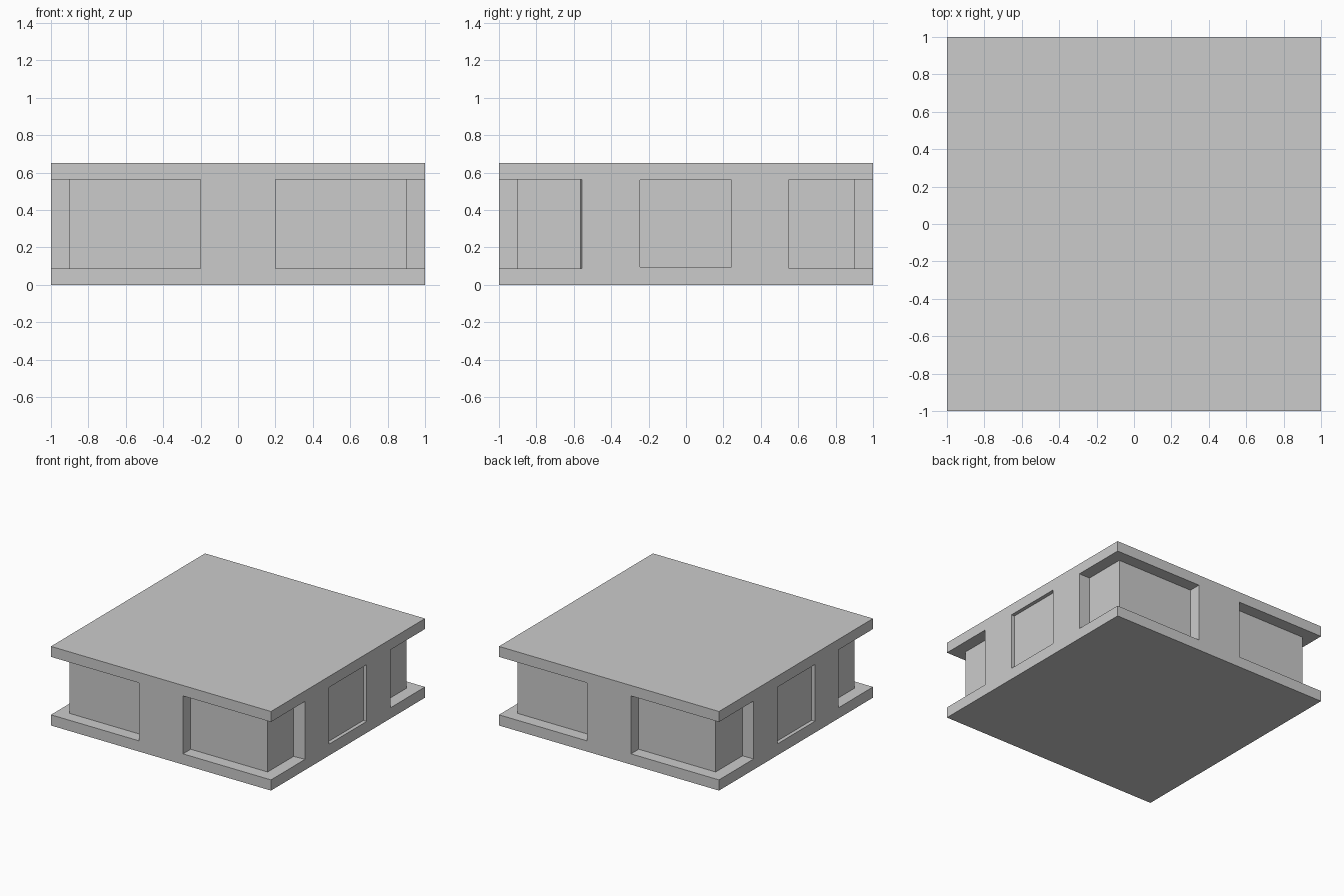
import bpy, bmesh

if "Cube" in bpy.data.objects:
    bpy.data.objects.remove(bpy.data.objects["Cube"])


def prism(name, outline, z0, z1):
    """Extrude a flat outline from z0 up to z1."""
    bm = bmesh.new()
    face = bm.faces.new([bm.verts.new((x, y, z0)) for x, y in outline])
    top = bmesh.ops.extrude_face_region(bm, geom=[face])["geom"]
    bmesh.ops.translate(bm, vec=(0, 0, z1 - z0),
                        verts=[v for v in top if isinstance(v, bmesh.types.BMVert)])
    bmesh.ops.recalc_face_normals(bm, faces=bm.faces[:])
    mesh = bpy.data.meshes.new(name)
    bm.to_mesh(mesh)
    bm.free()
    obj = bpy.data.objects.new(name, mesh)
    bpy.context.collection.objects.link(obj)
    return obj


def rect(x0, x1, y0, y1):
    return [(x0, y0), (x1, y0), (x1, y1), (x0, y1)]


def cut(target, cutter):
    cutter.hide_render = True
    mod = target.modifiers.new(cutter.name, 'BOOLEAN')
    mod.operation = 'DIFFERENCE'
    mod.solver = 'EXACT'
    mod.object = cutter
    bpy.context.view_layer.objects.active = target
    bpy.ops.object.modifier_apply(modifier=mod.name)
    bpy.data.objects.remove(cutter, do_unlink=True)


# Storey block, with floor and roof slabs left at full width
block = prism("storey_block", rect(-1, 1, -1, 1), 0, 0.65)

# L-shaped recesses wrapping each corner
for sx in (-1, 1):
    for sy in (-1, 1):
        outer, inner = (0.549, 0.565) if (sx, sy) == (1, -1) else (0.551, 0.551)
        ell = [(0.2, 1.1), (1.1, 1.1), (1.1, outer),
               (0.9, inner), (0.9, 0.9), (0.2, 0.9)]
        cut(block, prism("corner_cutter", [(x * sx, y * sy) for x, y in ell],
                         0.088, 0.564))

# Shallow window panels in the middle of the two sides
for s in (-1, 1):
    x0, x1 = sorted((0.97 * s, 1.1 * s))
    cut(block, prism("window_cutter", rect(x0, x1, -0.245, 0.243), 0.094, 0.56))
